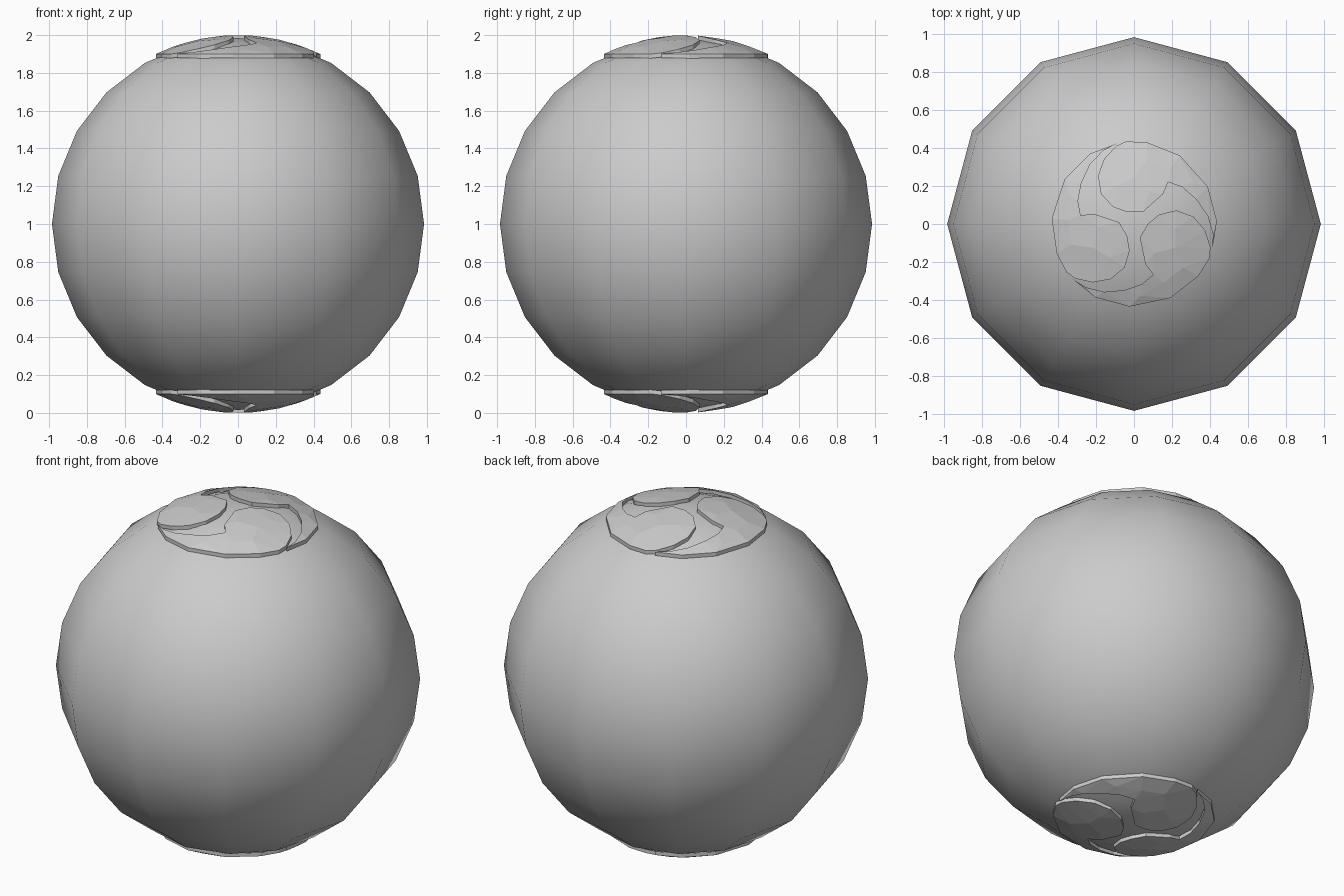
import bpy, bmesh
from math import radians
from mathutils import Vector, Matrix
from mathutils.geometry import delaunay_2d_cdt

if "Cube" in bpy.data.objects:
    bpy.data.objects.remove(bpy.data.objects["Cube"])

CENTRE = Vector((0, 0, 1))

# ball: 12-sided smooth sphere
bpy.ops.mesh.primitive_uv_sphere_add(segments=12, ring_count=12, radius=0.985, location=CENTRE)
ball = bpy.context.object
ball.name = "ball"
bpy.ops.object.shade_smooth()

# outline of one comma-shaped plate: inner tail edge, outer arc, round head
OUTLINE = [(.18, .221), (.253, .195), (.326, .132), (.389, .042), (.416, -.053), (.413, -.132),
           (.437, .016), (.389, .197), (.242, .361), (.068, .431), (-.042, .435),
           (-.095, .411), (-.158, .342), (-.19, .253), (-.174, .158), (-.11, .09),
           (-.037, .063), (.047, .063), (.153, .158)]
INNER = [(0, .25), (.07, .34), (.19, .29), (.08, .17), (-.09, .2), (.31, .22)]


def on_sphere(p, radius):
    return Vector((p[0], p[1], (radius ** 2 - p[0] ** 2 - p[1] ** 2) ** 0.5))


def plate(name, turn, flip):
    pts = [Vector(p) for p in OUTLINE + INNER]
    verts, _, faces, *_ = delaunay_2d_cdt(pts, [], [list(range(len(OUTLINE)))], 1, 1e-5)
    bm = bmesh.new()
    top = [bm.verts.new(on_sphere(v, 1.0)) for v in verts]
    for f in faces:
        bm.faces.new([top[i] for i in f])
    # thicken towards the ball
    ext = bmesh.ops.extrude_face_region(bm, geom=bm.faces[:], use_keep_orig=True)
    for v in ext["geom"]:
        if isinstance(v, bmesh.types.BMVert):
            v.co.z = v.co.z - 0.022
    m = Matrix.Rotation(radians(turn), 4, 'Z')
    if flip:
        m = Matrix.Scale(-1, 4, (0, 0, 1)) @ m
    bm.transform(Matrix.Translation(CENTRE) @ m)
    bmesh.ops.recalc_face_normals(bm, faces=bm.faces[:])
    mesh = bpy.data.meshes.new(name)
    bm.to_mesh(mesh)
    bm.free()
    bpy.context.collection.objects.link(bpy.data.objects.new(name, mesh))


# three plates swirl around each pole, mirrored top to bottom
for flip, side in ((False, "top"), (True, "bottom")):
    for k in range(3):
        plate(f"{side}_swirl_plate_{k + 1}", 120 * k, flip)
